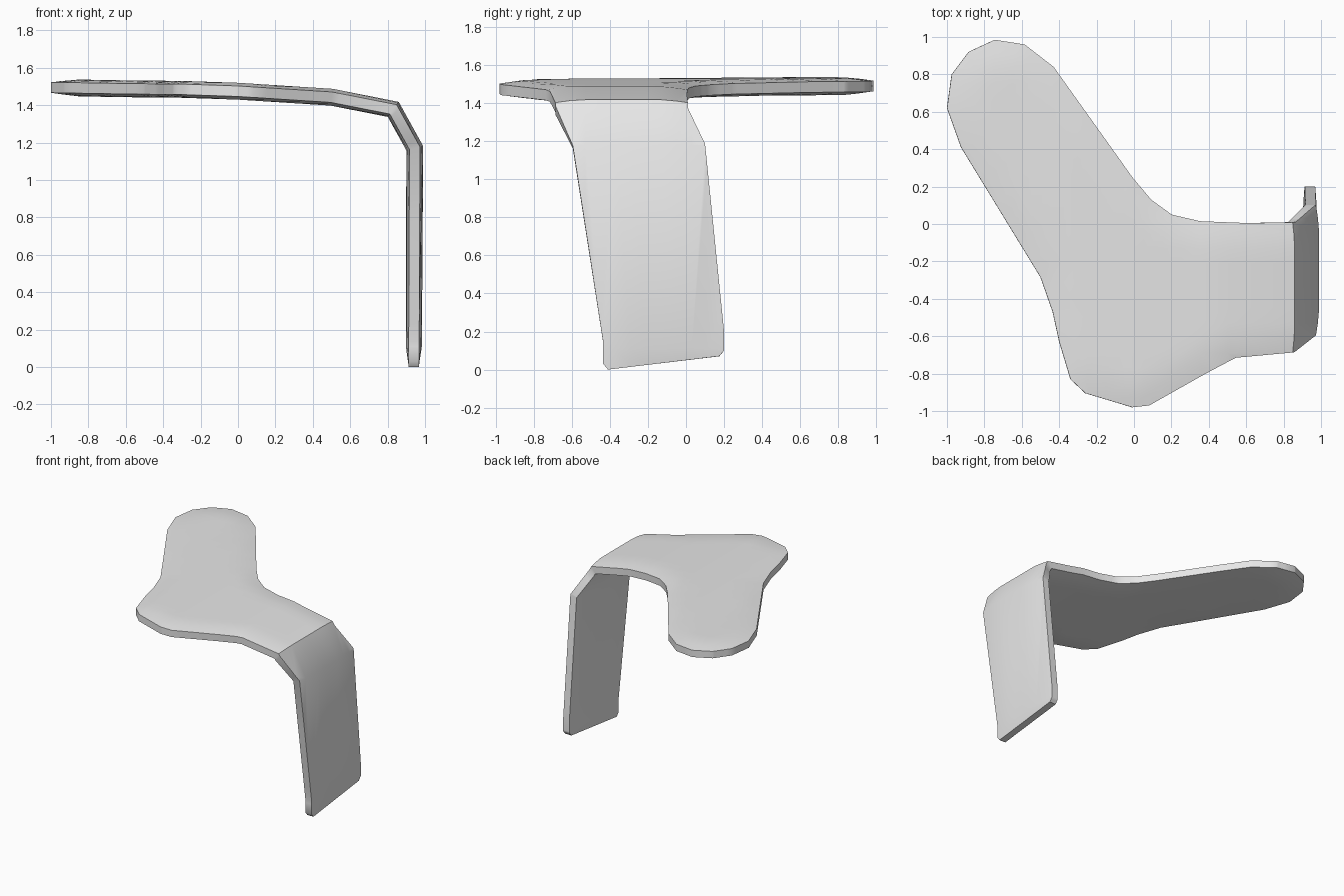
import bpy, bmesh, math
from mathutils import Vector
from mathutils.geometry import intersect_point_line

if "Cube" in bpy.data.objects:
    bpy.data.objects.remove(bpy.data.objects["Cube"])

RIM, CROWN, FADE = 0.028, 0.017, 0.11

# Bend line of the sheet: (unrolled position, x, z)
BEND = [(-1, -1, 1.495), (-0.6, -0.6, 1.488), (-0.3, -0.3, 1.485), (0, 0, 1.475),
        (0.5, 0.5, 1.443), (0.83, 0.83, 1.378), (1.07, 0.945, 1.17), (2.24, 0.94, 0)]

# Flat outline of the sheet: (unrolled position, y)
OUTLINE = [(-1, .62), (-.975, .8), (-.885, .92), (-.745, .985), (-.585, .96), (-.43, .84),
           (-.01, .25), (.09, .13), (.2, .05), (.35, .015), (.6, .005), (.86, .01),
           (1.06, .1), (2.04, .2), (2.14, .2), (2.17, .175), (2.24, -.41), (2.21, -.435),
           (2.1, -.435), (1.07, -.595), (.85, -.685), (.54, -.715), (.38, -.8),
           (.08, -.97), (-.01, -.98), (-.26, -.905), (-.34, -.83), (-.4, -.63),
           (-.435, -.47), (-.5, -.285), (-.925, .41)]

points = [Vector((x, z)) for _, x, z in BEND]
directions = [(b - a).normalized() for a, b in zip(points, points[1:])]


def mitre(i):
    """Offset direction at a bend station, scaled to keep the thickness even."""
    a = directions[max(i - 1, 0)]
    b = directions[min(i, len(directions) - 1)]
    t = (a + b).normalized()
    return Vector((-t.y, t.x)) / t.dot(a)


mitres = [mitre(i) for i in range(len(points))]


def place(u, y, offset):
    """Roll a flat point onto the bend line."""
    i = 0
    while i < len(BEND) - 2 and u > BEND[i + 1][0]:
        i += 1
    f = (u - BEND[i][0]) / (BEND[i + 1][0] - BEND[i][0])
    p = (points[i] + mitres[i] * offset).lerp(points[i + 1] + mitres[i + 1] * offset, f)
    return Vector((p.x, y, p.y))


def edge_distance(p):
    best = 10
    for a, b in zip(OUTLINE, OUTLINE[1:] + OUTLINE[:1]):
        a, b = Vector(a).to_3d(), Vector(b).to_3d()
        f = intersect_point_line(p, a, b)[1]
        best = min(best, (p - a.lerp(b, min(max(f, 0), 1))).length)
    return best


# Flat sheet, cut along the bends and into a grid
flat = bmesh.new()
flat.faces.new([flat.verts.new((u, y, 0)) for u, y in OUTLINE])


def cut(position, normal):
    bmesh.ops.bisect_plane(flat, geom=flat.verts[:] + flat.edges[:] + flat.faces[:],
                           dist=1e-5, plane_co=position, plane_no=normal)


for station in BEND[1:-1]:
    cut((station[0], 0, 0), (1, 0, 0))
for i in range(14):
    cut((-0.95 + i * 0.1, 0, 0), (1, 0, 0))
cut((2.13, 0, 0), (1, 0, 0))
for i in range(24):
    cut((0, -0.93 + i * 0.08, 0), (0, 1, 0))

# Bent sheet with slightly crowned faces and a thinner rim
bm = bmesh.new()
upper, lower = {}, {}
for v in flat.verts:
    half = RIM + CROWN * min(1, edge_distance(v.co) / FADE)
    upper[v] = bm.verts.new(place(v.co.x, v.co.y, half))
    lower[v] = bm.verts.new(place(v.co.x, v.co.y, -half))
for face in flat.faces:
    bm.faces.new([upper[v] for v in face.verts])
    bm.faces.new([lower[v] for v in reversed(face.verts)])
for edge in flat.edges:
    if edge.is_boundary:
        a, b = edge.verts
        bm.faces.new([upper[a], upper[b], lower[b], lower[a]])
bmesh.ops.recalc_face_normals(bm, faces=bm.faces[:])

mesh = bpy.data.meshes.new("bent_plate")
bm.to_mesh(mesh)
bm.free()
flat.free()
plate = bpy.data.objects.new("bent_plate", mesh)
bpy.context.collection.objects.link(plate)

# Plain grey finish
grey = bpy.data.materials.new("light_grey")
grey.use_nodes = True
grey.diffuse_color = (0.8, 0.8, 0.8, 1)
grey.node_tree.nodes["Principled BSDF"].inputs["Base Color"].default_value = (0.8, 0.8, 0.8, 1)
mesh.materials.append(grey)

bpy.ops.object.select_all(action='DESELECT')
plate.select_set(True)
bpy.context.view_layer.objects.active = plate
bpy.ops.object.shade_smooth_by_angle(angle=math.radians(40))
